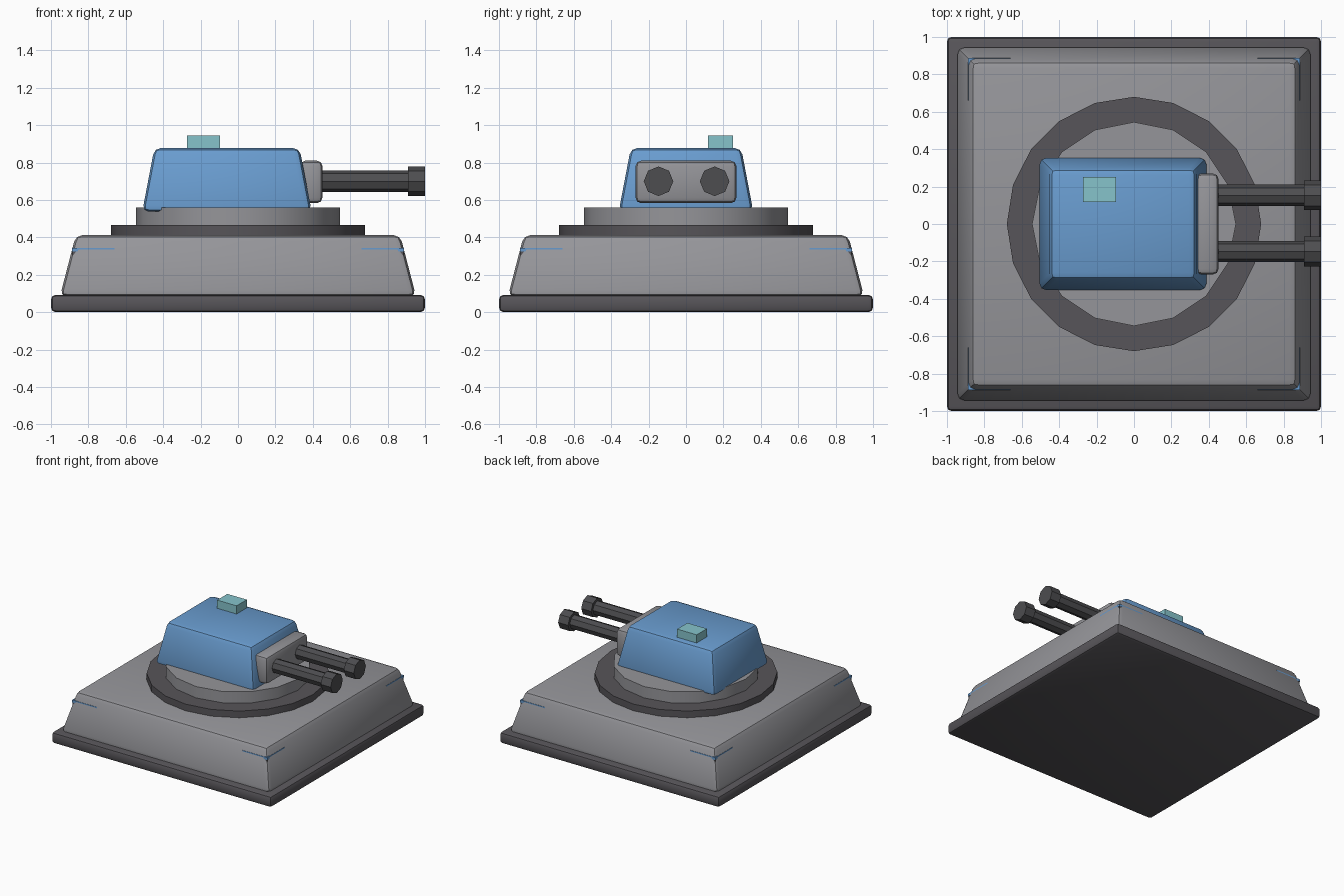
import bpy, bmesh, math
from mathutils import Matrix

cube = bpy.data.objects.get("Cube")
if cube:
    bpy.data.objects.remove(cube, do_unlink=True)


def material(name, rgb):
    m = bpy.data.materials.new(name)
    m.use_nodes = True
    m.diffuse_color = (*rgb, 1)
    m.node_tree.nodes["Principled BSDF"].inputs["Base Color"].default_value = (*rgb, 1)
    return m


STEEL = material("light steel", (0.30, 0.30, 0.32))
DARK = material("dark steel", (0.095, 0.09, 0.10))
GUN = material("gun metal", (0.075, 0.075, 0.08))
BLUE = material("blue paint", (0.14, 0.33, 0.62))
CYAN = material("pale cyan", (0.24, 0.55, 0.60))


def finish(name, bm, mat, bevel=0, segments=2):
    """Turn a bmesh into a smooth-shaded object with an optional edge bevel."""
    bmesh.ops.recalc_face_normals(bm, faces=bm.faces)
    if bevel:
        edges = [e for e in bm.edges if e.calc_face_angle(0) > math.radians(50)]
        bmesh.ops.bevel(bm, geom=edges, offset=bevel, segments=segments,
                        profile=0.5, affect='EDGES', clamp_overlap=True)
    mesh = bpy.data.meshes.new(name)
    bm.to_mesh(mesh)
    bm.free()
    mesh.materials.append(mat)
    obj = bpy.data.objects.new(name, mesh)
    bpy.context.collection.objects.link(obj)
    bpy.ops.object.select_all(action='DESELECT')
    obj.select_set(True)
    bpy.context.view_layer.objects.active = obj
    bpy.ops.object.shade_smooth_by_angle(angle=math.radians(35))
    return obj


def block(name, mat, x, y, z, inset=0, bevel=0, segments=2):
    """Box between the given ranges; the top is drawn in by inset on each side."""
    bm = bmesh.new()
    bmesh.ops.create_cube(bm, size=1)
    for v in bm.verts:
        pull = inset if v.co.z > 0 else 0
        sx, sy = math.copysign(1, v.co.x), math.copysign(1, v.co.y)
        v.co = (x[sx > 0] - sx * pull, y[sy > 0] - sy * pull, z[v.co.z > 0])
    return finish(name, bm, mat, bevel, segments)


def disc(name, mat, sides, radius, start, end, axis='Z', offset=(0, 0, 0), bevel=0):
    """Prism running from start to end along the axis."""
    bm = bmesh.new()
    turn = Matrix.Rotation(math.pi / 2, 4, 'Y') if axis == 'X' else Matrix()
    along = Matrix.Translation((0, 0, (start + end) / 2))
    bmesh.ops.create_cone(bm, cap_ends=True, segments=sides, radius1=radius, radius2=radius,
                          depth=end - start, matrix=Matrix.Translation(offset) @ turn @ along)
    return finish(name, bm, mat, bevel, 1)


# Square foundation and sloping body
block("base_plate", DARK, (-1, 1), (-1, 1), (0, 0.093), bevel=0.025)
block("base_body", STEEL, (-0.952, 0.952), (-0.952, 0.952), (0.085, 0.412),
      inset=0.085, bevel=0.035)

# Painted corner brackets with small dark posts behind them
for sx, side in ((-1, "right"), (1, "left")):
    for sy, end in ((-1, "front"), (1, "back")):
        def span(s, a, b):
            return tuple(sorted((s * a, s * b)))
        tag = f"{end}_{side}"
        block(f"bracket_x_{tag}", BLUE, span(sx, 0.66, 0.886), span(sy, 0.86, 0.887), (0.324, 0.344))
        block(f"bracket_y_{tag}", BLUE, span(sx, 0.86, 0.887), span(sy, 0.66, 0.886), (0.324, 0.344))
        block(f"corner_post_{tag}", DARK, span(sx, 0.85, 0.885), span(sy, 0.85, 0.885), (0.25, 0.33))

# Turntable
disc("turntable_ring", DARK, 20, 0.68, 0.40, 0.467)
disc("turntable_disc", STEEL, 16, 0.545, 0.45, 0.56)

# Turret housing, sensor and gun mount
block("turret", BLUE, (-0.512, 0.394), (-0.36, 0.36), (0.537, 0.878), inset=0.065, bevel=0.035)
block("sensor", CYAN, (-0.272, -0.095), (0.117, 0.25), (0.86, 0.945))
block("gun_mount", STEEL, (0.33, 0.452), (-0.27, 0.27), (0.583, 0.81), bevel=0.03)

# Twin guns
for y, side in ((-0.147, "front"), (0.153, "back")):
    disc(f"barrel_{side}", GUN, 8, 0.057, 0.40, 0.93, 'X', (0, y, 0.70))
    disc(f"muzzle_{side}", GUN, 8, 0.079, 0.91, 1.0, 'X', (0, y, 0.70))
